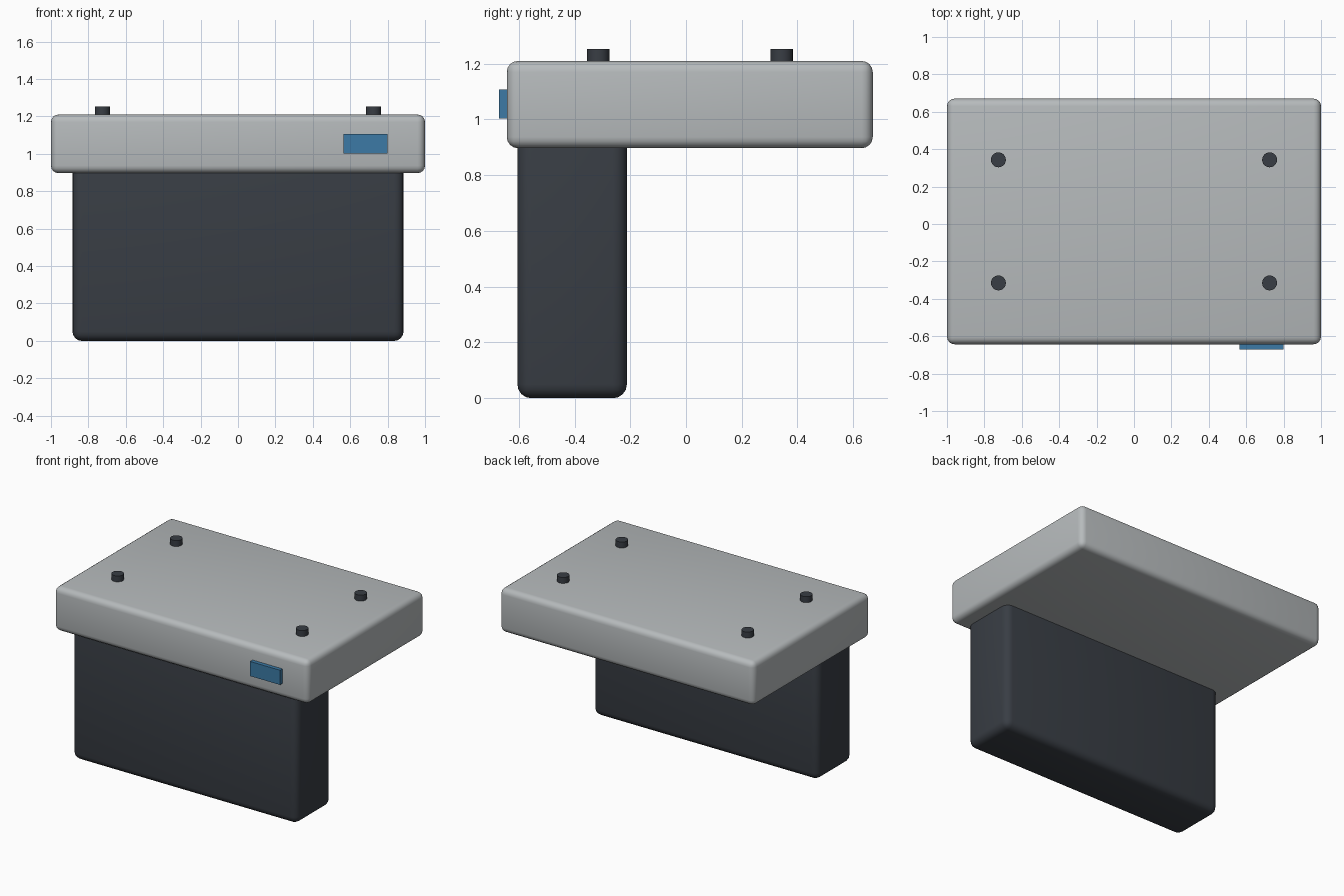
import bpy
import math

if "Cube" in bpy.data.objects:
    bpy.data.objects.remove(bpy.data.objects["Cube"], do_unlink=True)


def material(name, rgb):
    m = bpy.data.materials.new(name)
    m.use_nodes = True
    colour = (*rgb, 1.0)
    m.diffuse_color = colour
    m.node_tree.nodes["Principled BSDF"].inputs["Base Color"].default_value = colour
    return m


grey = material("light grey", (0.47, 0.495, 0.505))
dark = material("dark slate", (0.040, 0.047, 0.058))
blue = material("blue", (0.045, 0.195, 0.38))


def finish(obj, name, mat, bevel=0.0, segments=4):
    obj.name = name
    obj.data.materials.append(mat)
    if bevel:
        mod = obj.modifiers.new("rounded edges", "BEVEL")
        mod.width = bevel
        mod.segments = segments
        mod.limit_method = "ANGLE"
        bpy.ops.object.modifier_apply(modifier=mod.name)
    bpy.ops.object.shade_smooth_by_angle(angle=math.radians(35))
    return obj


def box(name, low, high, mat, bevel=0.0):
    centre = [(a + b) / 2 for a, b in zip(low, high)]
    bpy.ops.mesh.primitive_cube_add(size=1, location=centre)
    obj = bpy.context.object
    obj.scale = [b - a for a, b in zip(low, high)]
    bpy.ops.object.transform_apply(location=False, rotation=False, scale=True)
    return finish(obj, name, mat, bevel)


# Rounded top slab
box("top_slab", (-1.0, -0.643, 0.897), (1.0, 0.67, 1.21), grey, 0.04)

# Deep lower body, set towards the front and tucked into the slab
box("lower_body", (-0.885, -0.605, 0.0), (0.885, -0.212, 0.96), dark, 0.05)

# Small panel on the front edge
box("front_panel", (0.565, -0.67, 1.003), (0.80, -0.63, 1.107), blue)

# Four pegs on the top
for side, x in (("right", -0.725), ("left", 0.725)):
    for end, y in (("front", -0.315), ("back", 0.343)):
        bpy.ops.mesh.primitive_cylinder_add(
            vertices=24, radius=0.04, depth=0.07, location=(x, y, 1.217))
        finish(bpy.context.object, f"peg_{end}_{side}", dark)
